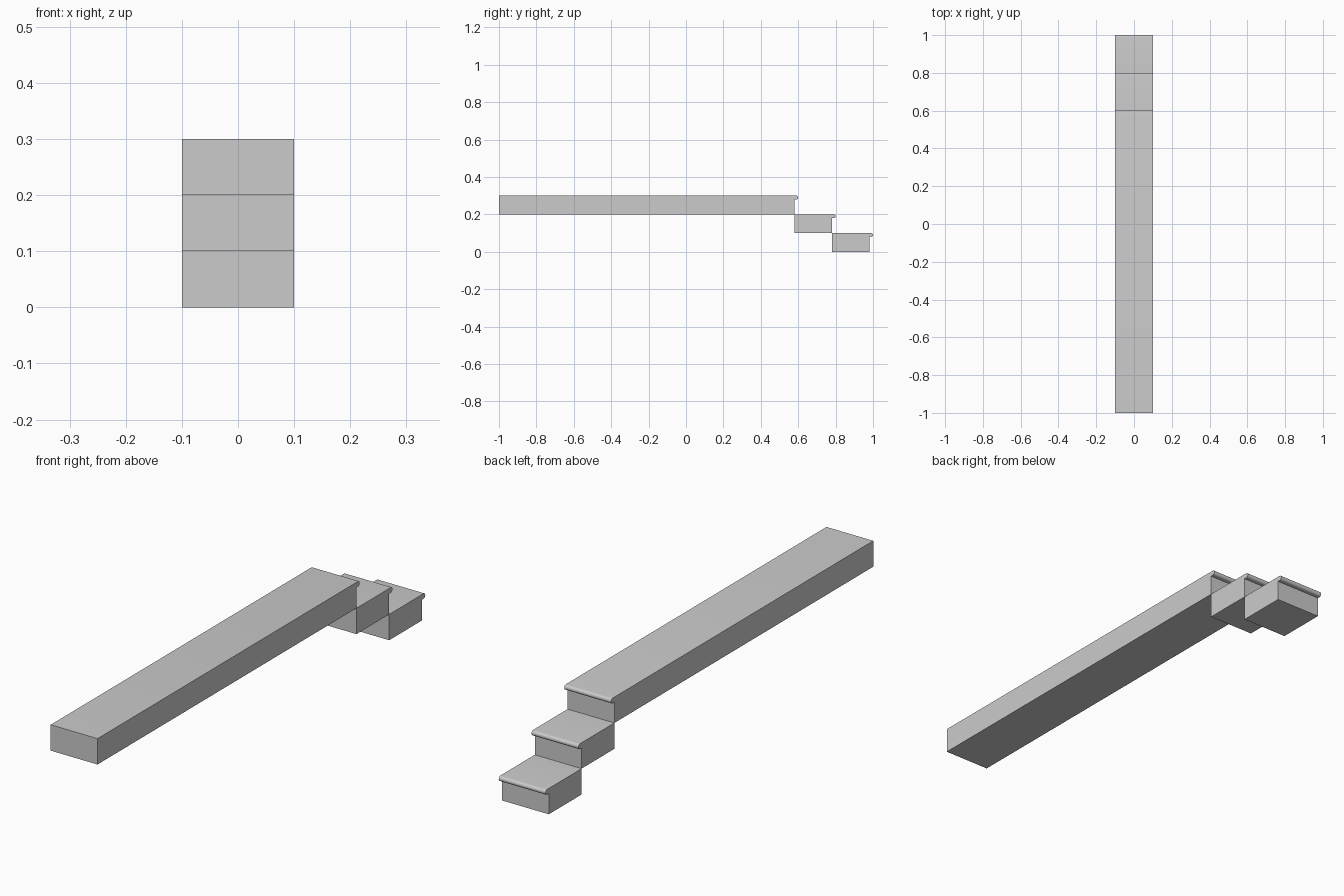
import bpy, bmesh, math

if "Cube" in bpy.data.objects:
    bpy.data.objects.remove(bpy.data.objects["Cube"])

HALF_W = 0.1     # half width of the stair
RISE = 0.1       # height of each step
R = 0.01         # nosing radius
OVERHANG = 0.02  # how far the nosing projects


def step(name, y0, y1, z0):
    """Block from y0 to y1 with a rounded nosing along its top back edge."""
    top = z0 + RISE
    pts = [(y0, z0), (y1, z0), (y1, top - 2 * R)]
    cy, cz = y1 + OVERHANG - R, top - R
    for i in range(13):
        a = -math.pi / 2 + math.pi * i / 12
        pts.append((cy + R * math.cos(a), cz + R * math.sin(a)))
    pts.append((y0, top))

    bm = bmesh.new()
    face = bm.faces.new([bm.verts.new((-HALF_W, y, z)) for y, z in pts])
    ext = bmesh.ops.extrude_face_region(bm, geom=[face])
    verts = [v for v in ext["geom"] if isinstance(v, bmesh.types.BMVert)]
    bmesh.ops.translate(bm, verts=verts, vec=(2 * HALF_W, 0, 0))
    bmesh.ops.recalc_face_normals(bm, faces=bm.faces)
    mesh = bpy.data.meshes.new(name)
    bm.to_mesh(mesh)
    bm.free()
    ob = bpy.data.objects.new(name, mesh)
    bpy.context.collection.objects.link(ob)
    bpy.ops.object.select_all(action='DESELECT')
    ob.select_set(True)
    bpy.context.view_layer.objects.active = ob
    bpy.ops.object.shade_smooth_by_angle(angle=math.radians(30))


# Long landing and the two steps descending behind it
step("landing", -1.0, 0.58, 0.2)
step("middle_step", 0.58, 0.78, 0.1)
step("bottom_step", 0.78, 0.98, 0.0)
